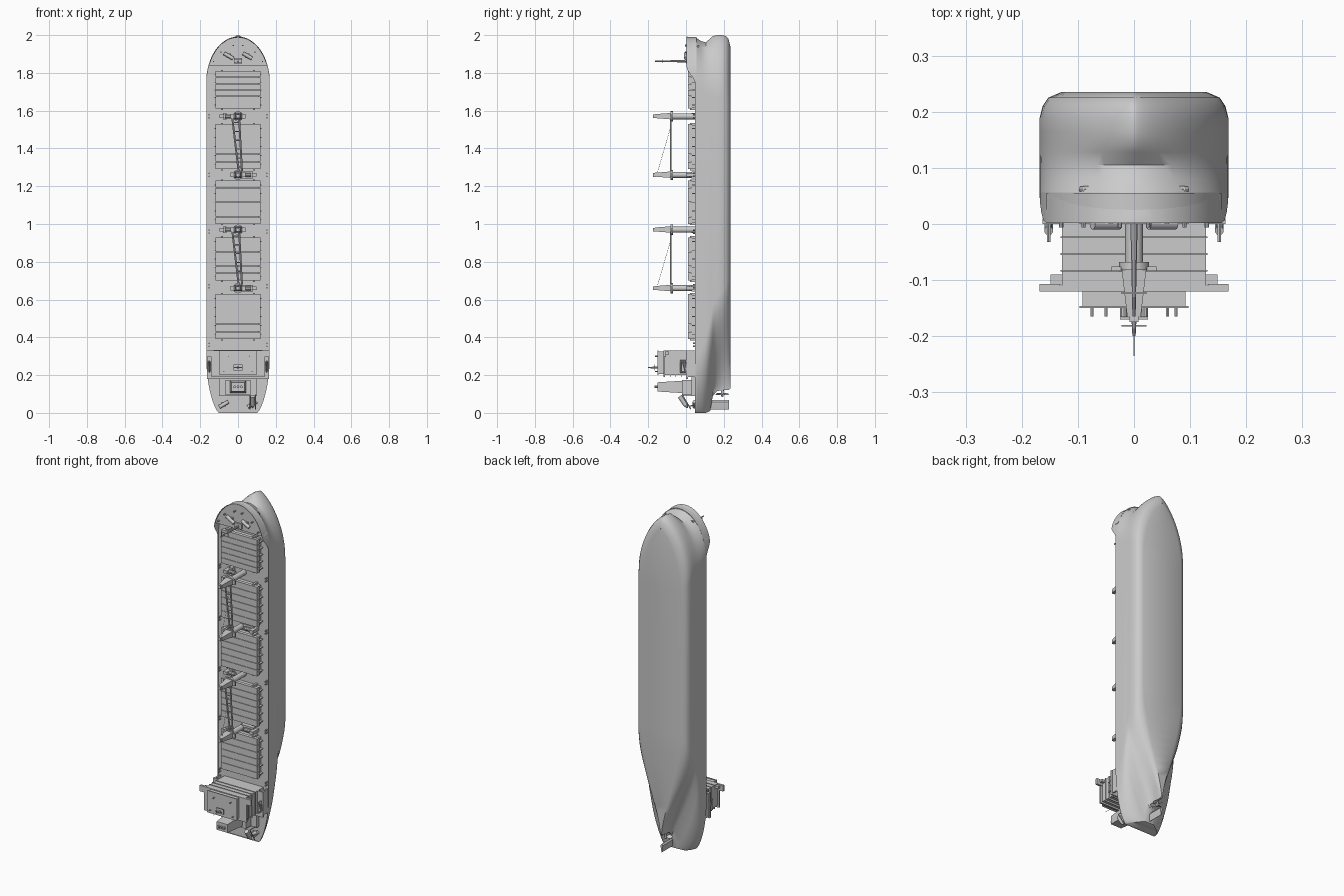
import bpy, bmesh, math
from mathutils import Vector, Matrix


def finish(name, bm, angle=35):
    bmesh.ops.recalc_face_normals(bm, faces=bm.faces)
    me = bpy.data.meshes.new(name)
    bm.to_mesh(me)
    bm.free()
    for p in me.polygons:
        p.use_smooth = True
    me.set_sharp_from_angle(angle=math.radians(angle))
    ob = bpy.data.objects.new(name, me)
    bpy.context.collection.objects.link(ob)
    return ob


def box(bm, x0, x1, y0, y1, z0, z1, tx=1, tz=1):
    """Box; tx/tz taper the outer (-y) end."""
    cx, cz = (x0 + x1) / 2, (z0 + z1) / 2
    r = []
    for y, a, b in ((y0, tx, tz), (y1, 1, 1)):
        r.append([bm.verts.new((cx + (x - cx) * a, y, cz + (z - cz) * b))
                  for x, z in ((x0, z0), (x1, z0), (x1, z1), (x0, z1))])
    bm.faces.new(r[0])
    bm.faces.new(r[1])
    for i in range(4):
        j = (i + 1) % 4
        bm.faces.new((r[0][i], r[0][j], r[1][j], r[1][i]))


def rod(bm, p, q, r, r2=None, n=10):
    p, q = Vector(p), Vector(q)
    d = q - p
    m = Matrix.Translation((p + q) / 2) @ d.to_track_quat('Z', 'Y').to_matrix().to_4x4()
    bmesh.ops.create_cone(bm, cap_ends=True, segments=n, radius1=r,
                          radius2=r if r2 is None else r2, depth=d.length, matrix=m)


# Hull: waterlines lofted from deck to keel
# y, aft z, transom half width, run, aft p, aft q, fore z, entrance, fore q, half beam
N = 18
LEVELS = [
    (.048, 0, .10, .30, 2, .7, 1.992, .24, .5, .168),
    (.056, 0, .10, .30, 2, .7, 1.985, .24, .5, .168),
    (.080, 0, .09, .34, 2, .8, 1.968, .25, .53, .168),
    (.105, 0, .07, .40, 2, .9, 1.962, .27, .58, .168),
    (.128, .01, .03, .48, 2, 1.0, 1.982, .30, .66, .168),
    (.142, .09, .008, .48, 1.9, 1.15, 1.994, .32, .70, .168),
    (.165, .115, .006, .50, 1.8, 1.3, 2.0, .33, .72, .168),
    (.190, .12, .006, .52, 1.7, 1.4, 2.0, .34, .72, .168),
    (.210, .12, .006, .55, 1.6, 1.4, 1.995, .35, .74, .163),
    (.225, .12, .006, .58, 1.6, 1.4, 1.98, .36, .76, .153),
    (.235, .13, .004, .62, 1.6, 1.4, 1.94, .36, .80, .130),
]


def waterline(lv):
    y, za, bt, run, pa, qa, zf, ent, qf, b = lv
    pts = []
    for i in range(N):
        s = math.cos(math.pi / 2 * i / (N - 1))
        pts.append((bt + (b - bt) * max(0, 1 - s ** pa) ** qa, za + run * (1 - s)))
    for i in range(N):
        t = math.sin(math.pi / 2 * i / (N - 1))
        pts.append((b * max(0, 1 - t ** 2) ** qf, zf - ent * (1 - t)))
    pts[-1] = (0, zf)
    return pts


def sheer(z):
    t = min(1, max(0, (z - 1.745) / .09))
    return .048 - .046 * t * t * (3 - 2 * t)


bm = bmesh.new()
rings = []
for k, lv in enumerate(LEVELS):
    wl = waterline(lv)
    full = wl + [(-x, z) for x, z in wl[-2::-1]]
    rings.append([bm.verts.new((x, sheer(z) if k == 0 else lv[0], z)) for x, z in full])
M = len(rings[0])
for a, b in zip(rings, rings[1:]):
    for i in range(M):
        j = (i + 1) % M
        bm.faces.new((a[i], a[j], b[j], b[i]))
for r in (rings[1], rings[-1]):        # main deck and flat bottom
    for i in range(2 * N - 2):
        a, b = r[M - 1 - i], r[M - 2 - i]
        bm.faces.new((r[i], r[i + 1], b, a) if b != r[i + 1] else (r[i], b, a))
finish("hull", bm, 40)

# Raised forecastle deck inside the bulwark
bm = bmesh.new()
edge = [(x, z) for x, z in waterline(LEVELS[0]) if z > 1.85]
edge = [(.156, 1.84)] + [(x * .99, z - .003) for x, z in edge]
edge += [(-x, z) for x, z in edge[-2::-1]]
f = bm.faces.new([bm.verts.new((x, .055, z)) for x, z in edge])
ext = bmesh.ops.extrude_face_region(bm, geom=[f])
bmesh.ops.translate(bm, vec=(0, -.045, 0),
                    verts=[v for v in ext["geom"] if isinstance(v, bmesh.types.BMVert)])
finish("forecastle_deck", bm)

# Hatch coamings, covers and the ribs over the covers
HATCHES = [(.39, .63), (.70, .93), (1.00, 1.23), (1.29, 1.53), (1.61, 1.81)]
coam, cover = bmesh.new(), bmesh.new()
for z0, z1 in HATCHES:
    box(coam, -.112, .112, .03, .058, z0 + .005, z1 - .005)
    n = 6
    w = (z1 - z0) / n
    for i in range(n):
        box(cover, -.118, .118, .011, .031, z0 + i * w + .001, z0 + (i + 1) * w - .001)
    for s in (-1, 1):
        for i in range(5):
            z = z0 + (z1 - z0) * (i + .5) / 5
            box(coam, s * .118 - .007, s * .118 + .007, .028, .058, z - .002, z + .002)
        for i in (.2, .8):
            x = s * .085
            box(coam, x - .006, x + .006, .02, .058, z0 - .006, z0 + .01)
            box(coam, x - .006, x + .006, .02, .058, z1 - .01, z1 + .006)
finish("hatch_coamings", coam)
finish("hatch_covers", cover)

# Deck cranes: column, flared housing, winches and paired jib
CRANES = [.66, .97, 1.26, 1.57]
bm = bmesh.new()
for k, z in enumerate(CRANES):
    s = 1 if k % 2 == 0 else -1
    rod(bm, (0, .058, z), (0, -.07, z), .016, n=14)
    rod(bm, (0, -.068, z), (0, -.082, z), .027, n=14)
    box(bm, -.022, .022, -.165, -.08, z - .016, z + .018, .55, .6)
    box(bm, -.008, .008, -.175, -.16, z - .01, z + .01)
    box(bm, -.04, .04, -.084, -.076, z - .012, z + .012)
    box(bm, s * .03 - .03, s * .03 + .05 * s, .03, .058, z - .018, z + .018)
    rod(bm, (s * .05 - .02, .02, z), (s * .05 + .02, .02, z), .011)
    box(bm, s * .085 - .012, s * .085 + .012, .0, .058, z - .009, z + .009)
finish("deck_cranes", bm)
bm = bmesh.new()
for z0, z1 in ((.66, .97), (1.26, 1.57)):
    for s in (-1, 1):
        a, b = Vector((.012 + s * .009, -.08, z0 + .02)), Vector((-.012 + s * .018, -.08, z1 - .01))
        rod(bm, a, b, .005, n=6)
    for i in range(6):
        t = (i + .5) / 6
        x, z, w = .012 - .024 * t, z0 + .02 + (z1 - z0 - .03) * t, .009 + .009 * t
        rod(bm, (x - w, -.08, z), (x + w, -.08, z), .003, n=6)
    rod(bm, (0, -.155, z0), (.0, -.085, z0 + .24), .0008, n=4)
finish("crane_jibs", bm)

# Accommodation block, bridge wings and wheelhouse
bm = bmesh.new()
box(bm, -.128, .128, -.112, .058, .20, .33)
box(bm, -.163, .163, .0, .01, .18, .33)
for s in (-1, 1):
    box(bm, s * .15 - .018, s * .15 + .018, -.12, -.107, .295, .33)
    box(bm, s * .137 - .012, s * .137 + .012, -.108, -.09, .31, .325, 1, 1)
    box(bm, s * .155 - .004, s * .155 + .004, .01, .058, .19, .33)
box(bm, -.14, .14, -.12, -.11, .19, .33)
box(bm, -.092, .092, -.147, -.118, .205, .325)
box(bm, -.097, .097, -.150, -.146, .20, .33)
for y in (-.085, -.055, -.025):
    box(bm, -.131, .131, y, y + .003, .19, .333)
finish("accommodation_block", bm)

# Radar mast and aerials
bm = bmesh.new()
rod(bm, (0, -.147, .24), (0, -.20, .24), .006, .003)
rod(bm, (0, -.20, .24), (0, -.235, .24), .001, n=5)
box(bm, -.025, .025, -.17, -.167, .225, .255)
box(bm, -.022, .022, -.183, -.18, .238, .242)
for x, z in ((-.075, .22), (.075, .22), (-.05, .3), (.06, .3)):
    rod(bm, (x, -.147, z), (x, -.165, z), .003, n=6)
finish("radar_mast", bm)

# Funnel and engine casing
bm = bmesh.new()
box(bm, -.065, .065, -.02, .058, .095, .175)
box(bm, -.042, .042, -.15, -.02, .105, .17, .85, .75)
for x in (-.018, 0, .018):
    rod(bm, (x, -.14, .138), (x, -.166, .138), .007)
box(bm, -.10, .10, .03, .058, .09, .20)
finish("funnel", bm)

# Free-fall lifeboat on its ramp, side davits
bm = bmesh.new()
rod(bm, (.078, -.032, .088), (.078, -.002, .042), .013, .012, 12)
rod(bm, (.078, -.002, .042), (.078, .008, .026), .012, .003, 12)
for x in (.064, .092):
    rod(bm, (x, -.02, .095), (x, .025, .02), .003, n=6)
    rod(bm, (x, -.02, .095), (x, .058, .095), .003, n=6)
    rod(bm, (x, .015, .035), (x, .058, .045), .003, n=6)
for s in (-1, 1):
    rod(bm, (s * .152, .002, .22), (s * .152, -.012, .27), .008)
    for z in (.215, .275):
        rod(bm, (s * .152, .002, z), (s * .152, -.032, z), .004, n=6)
    rod(bm, (s * .152, -.028, .215), (s * .152, -.028, .275), .003, n=6)
finish("lifeboats", bm)

# Foremast with crosstree
bm = bmesh.new()
rod(bm, (0, .01, 1.862), (0, -.165, 1.862), .007, .003)
box(bm, -.022, .022, -.125, -.121, 1.852, 1.872)
box(bm, -.022, .022, .0, .012, 1.85, 1.88)
finish("foremast", bm)

# Windlasses, stern winches and bollards
bm = bmesh.new()
for s in (-1, 1):
    for x, y, z in ((.05, .0, 1.89), (.075, .045, .045)):
        d = Vector((.024, 0, -.014 * s if z > 1 else .014 * s))
        c = Vector((s * x, y, z))
        d.z *= s
        rod(bm, c - d, c + d, .010, n=12)
        box(bm, c.x - .012, c.x + .012, y, y + .012, z - .012, z + .012)
    for z in (.36, .67, .96, 1.26, 1.57):
        for dz in (-.008, .008):
            rod(bm, (s * .153, .058, z + dz), (s * .153, .036, z + dz), .004, n=8)
    for x, z in ((.025, 1.945), (.09, 1.91), (.13, 1.86)):
        rod(bm, (s * x, .012, z), (s * x, -.006, z), .004, n=8)
finish("mooring_gear", bm)

# Bow anchors on raised bolsters
bm = bmesh.new()
for s in (-1, 1):
    box(bm, s * .078 - .013, s * .078 + .013, .035, .068, 1.89, 1.945)
    rod(bm, (s * .078, .035, 1.948), (s * .082, .062, 1.945), .004, n=8)
    rod(bm, (s * .066, .062, 1.946), (s * .096, .062, 1.938), .005, n=8)
finish("anchors", bm)

# Rudder and propeller
bm = bmesh.new()
prof = [(0, .068), (.007, .058), (.006, .045), (.001, .018), (-.001, .018), (-.006, .045), (-.007, .058)]
ends = [[bm.verts.new((x, y, z)) for x, z in prof] for y in (.115, .228)]
for e in ends:
    bm.faces.new(e)
for i in range(7):
    j = (i + 1) % 7
    bm.faces.new((ends[0][i], ends[0][j], ends[1][j], ends[1][i]))
finish("rudder", bm)
bm = bmesh.new()
rod(bm, (0, .192, .13), (0, .192, .085), .009, .005, 12)
for k in range(4):
    a = math.pi / 2 * k + .4
    vs = []
    for r, w in ((.006, .006), (.022, .013), (.034, .010), (.038, .002)):
        for s in (-1, 1):
            p = a + s * w / max(r, .012)
            vs.append(bm.verts.new((r * math.cos(p), .192 + r * math.sin(p), .1 + s * w * .5)))
    for i in (0, 2, 4):
        bm.faces.new((vs[i], vs[i + 1], vs[i + 3], vs[i + 2]))
finish("propeller", bm)
